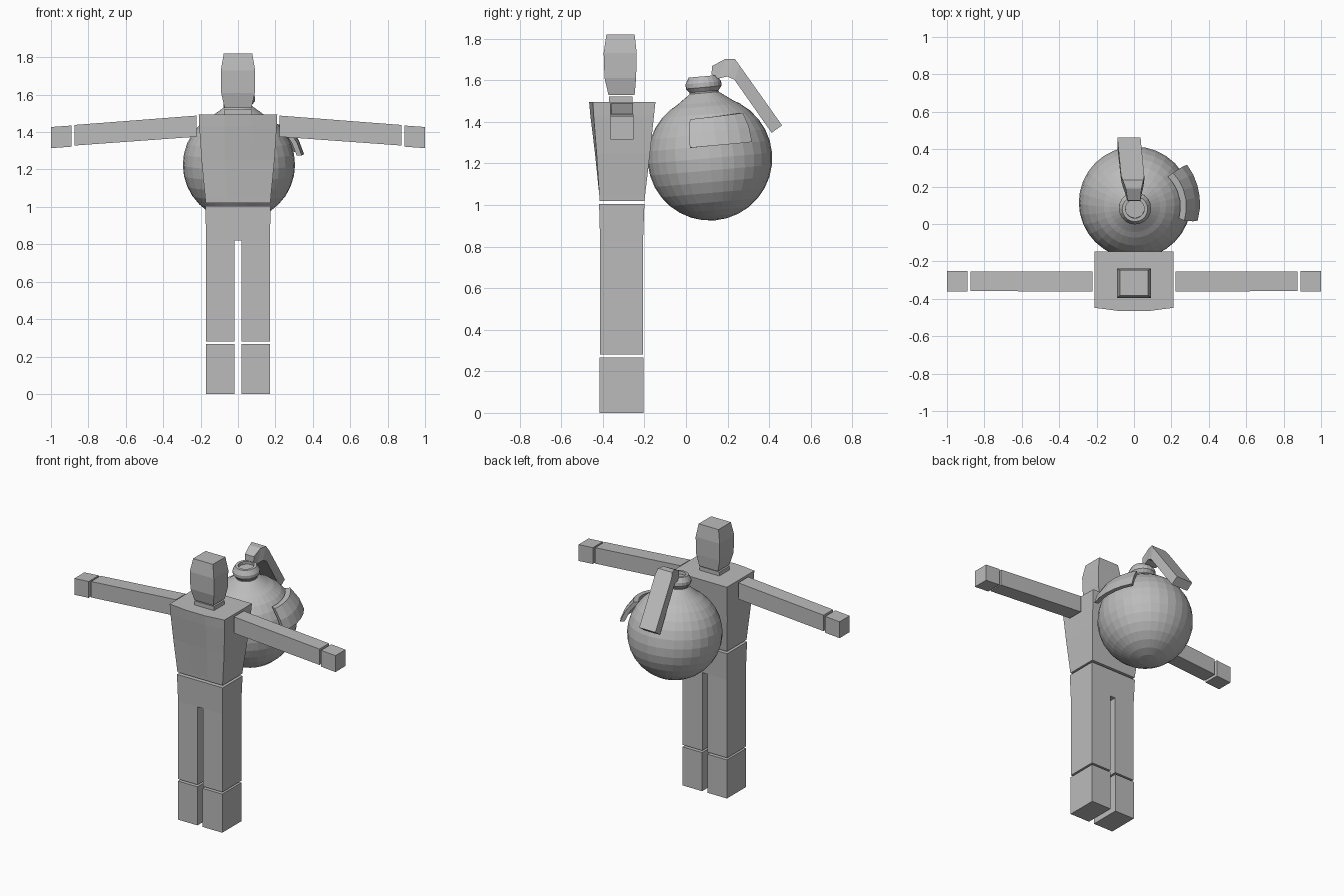
import bpy, bmesh, math
from mathutils import Matrix, Vector

if "Cube" in bpy.data.objects:
    bpy.data.objects.remove(bpy.data.objects["Cube"])

grey = bpy.data.materials.new("plain grey")
grey.diffuse_color = (0.5, 0.5, 0.5, 1)
grey.use_nodes = True
grey.node_tree.nodes["Principled BSDF"].inputs["Base Color"].default_value = grey.diffuse_color


def finish(name, bm):
    bmesh.ops.recalc_face_normals(bm, faces=bm.faces[:])
    me = bpy.data.meshes.new(name)
    bm.to_mesh(me)
    bm.free()
    me.materials.append(grey)
    ob = bpy.data.objects.new(name, me)
    bpy.context.collection.objects.link(ob)
    return ob


def loft(name, rings):
    """Skin a row of matching cross-sections and close both ends."""
    bm = bmesh.new()
    vs = [[bm.verts.new(p) for p in r] for r in rings]
    n = len(rings[0])
    for a, b in zip(vs, vs[1:]):
        for i in range(n):
            j = (i + 1) % n
            bm.faces.new((a[i], a[j], b[j], b[i]))
    bm.faces.new(vs[0])
    bm.faces.new(vs[-1])
    return finish(name, bm)


def rect(z, x0, x1, y0, y1):
    return [(x0, y0, z), (x1, y0, z), (x1, y1, z), (x0, y1, z)]


def rect_x(x, y0, y1, z0, z1):
    return [(x, y0, z0), (x, y1, z0), (x, y1, z1), (x, y0, z1)]


# Head and neck
loft("head", [rect(1.53, -.072, .072, -.373, -.247),
              rect(1.61, -.09, .09, -.392, -.24),
              rect(1.73, -.092, .092, -.396, -.237),
              rect(1.82, -.076, .076, -.383, -.247)])
loft("neck", [rect(1.45, -.075, .075, -.37, -.257),
              rect(1.522, -.075, .075, -.37, -.257)])


# Torso, with a slightly bowed chest
def torso_ring(z, w, front, back, bow):
    return [(-w, front + bow, z), (-w * .35, front, z), (w * .35, front, z),
            (w, front + bow, z), (w, back, z), (-w, back, z)]


loft("torso", [torso_ring(1.02, .173, -.415, -.20, 0),
               torso_ring(1.045, .175, -.417, -.197, 0),
               torso_ring(1.25, .195, -.438, -.173, .008),
               torso_ring(1.43, .207, -.46, -.154, .016),
               torso_ring(1.495, .21, -.466, -.147, .018)])

# Hips
loft("hips", [rect(.82, -.17, .17, -.413, -.207),
              rect(1.005, -.175, .175, -.418, -.20)])

# Paired limbs
for s, side in ((-1, "left"), (1, "right")):
    a, b = sorted((s * .02, s * .17))
    loft(side + "_leg", [rect(.28, a, b, -.413, -.207), rect(.82, a, b, -.413, -.207)])
    loft(side + "_boot", [rect(0, a, b, -.415, -.205), rect(.267, a, b, -.415, -.205)])
    loft(side + "_arm", [rect_x(s * .222, -.362, -.255, 1.375, 1.488),
                         rect_x(s * .875, -.358, -.255, 1.328, 1.438)])
    loft(side + "_hand", [rect_x(s * .89, -.362, -.252, 1.322, 1.435),
                          rect_x(s * 1.0, -.362, -.252, 1.314, 1.427)])

# Round body with a conical shoulder and a recessed cap, tilted forward
R, C = .3, Vector((.005, .115, 1.225))
SEG = 32
tilt = Matrix.Translation(C) @ Matrix.Rotation(math.radians(5), 4, 'X')
prof = [(R * math.sin(math.pi * i / 16), -R * math.cos(math.pi * i / 16)) for i in range(14)]
prof += [(.135, .268), (.07, .315)]
cap = [(.0, .31), (.07, .31), (.07, .322), (.086, .342), (.086, .364), (.068, .395),
       (.05, .395), (.05, .375), (0, .375)]


def revolve(name, pts, seg):
    bm = bmesh.new()
    vs = [bm.verts.new((r, 0, z)) for r, z in pts]
    es = [bm.edges.new(p) for p in zip(vs, vs[1:])]
    bmesh.ops.spin(bm, geom=vs + es, cent=(0, 0, 0), axis=(0, 0, 1),
                   angle=2 * math.pi, steps=seg, use_duplicate=False)
    bmesh.ops.remove_doubles(bm, verts=bm.verts[:], dist=1e-4)
    bmesh.ops.transform(bm, matrix=tilt, verts=bm.verts[:])
    return finish(name, bm)


revolve("round_body", prof + [(0, .315)], SEG)
revolve("cap_ring", cap, 20)

# Lever: (centre x, half width, upper y z, lower y z)
stations = [(.0, .034, .125, 1.668, .123, 1.628),
            (-.002, .042, .19, 1.703, .155, 1.608),
            (-.005, .055, .235, 1.703, .20, 1.618),
            (-.007, .062, .257, 1.672, .233, 1.602),
            (-.027, .062, .462, 1.383, .412, 1.347)]
loft("lever", [[(x - w, uy, uz), (x + w, uy, uz), (x + w, ly, lz), (x - w, ly, lz)]
               for x, w, uy, uz, ly, lz in stations])


# Curved side plate standing just off the round body
def plate_ring(t):
    pts = []
    for v, r in ((0, .325), (0, .353), (.5, .347), (1, .338), (1, .312), (.5, .319)):
        az = math.radians((-16 - 4 * v) * (1 - t) + (36 + 2 * v) * t)
        dz = (.05 + .137 * v) * (1 - t) + (.078 + .14 * v) * t
        h = math.sqrt(r * r - dz * dz)
        pts.append((C.x + h * math.cos(az), C.y + h * math.sin(az), C.z + dz))
    return pts


loft("side_plate", [plate_ring(i / 5) for i in range(6)])
